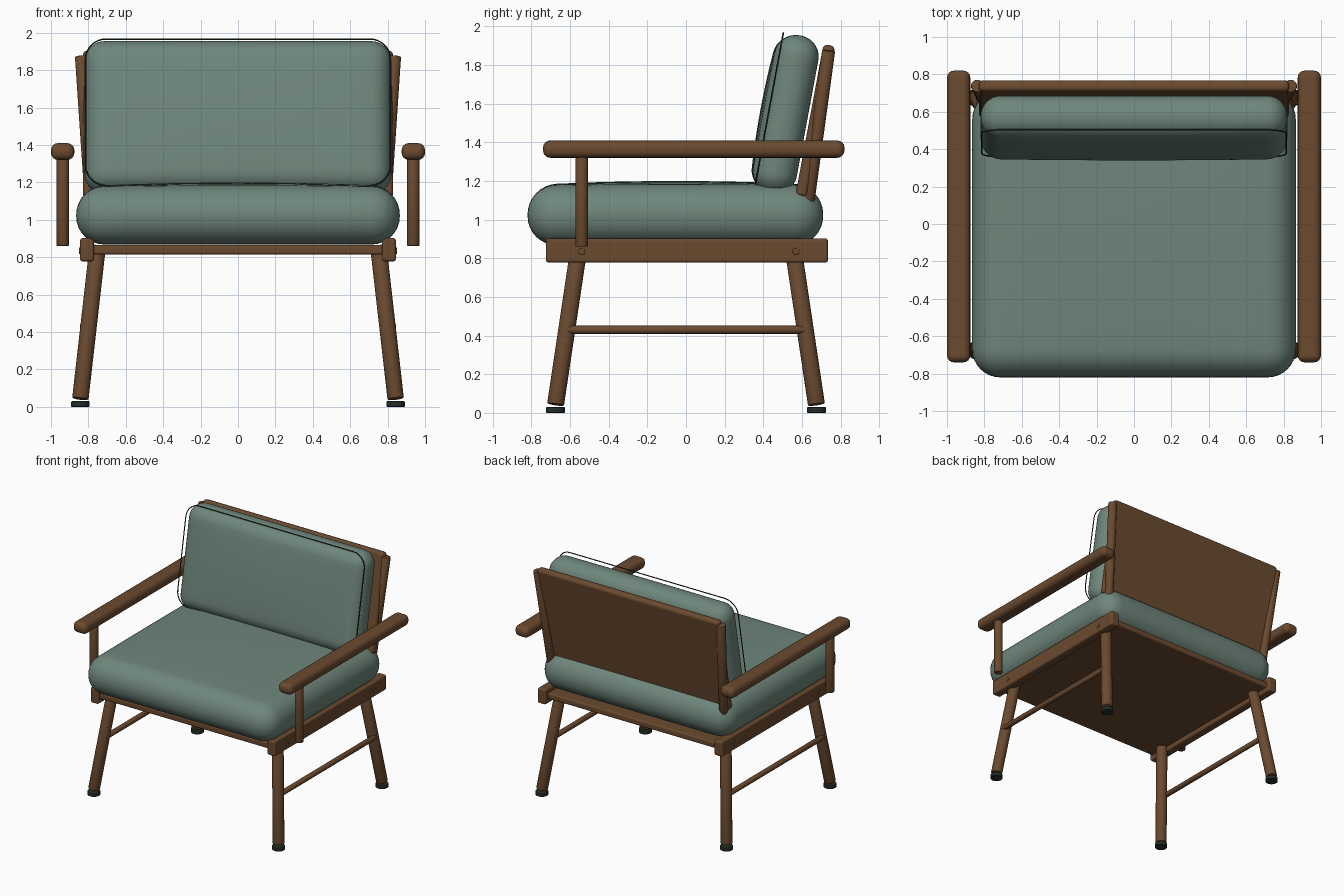
import bpy, bmesh, math
from mathutils import Vector, Matrix

if "Cube" in bpy.data.objects:
    bpy.data.objects.remove(bpy.data.objects["Cube"])


def material(name, hex_rgb):
    m = bpy.data.materials.new(name)
    lin = [((c / 255 + 0.055) / 1.055) ** 2.4 for c in hex_rgb]
    m.diffuse_color = (*lin, 1)
    m.use_nodes = True
    m.node_tree.nodes["Principled BSDF"].inputs["Base Color"].default_value = m.diffuse_color
    return m


WOOD = material("brown wood", (0x6B, 0x4A, 0x2F))
FABRIC = material("sage green fabric", (0x6E, 0x86, 0x7B))
DARK = material("dark green rubber", (0x22, 0x2E, 0x28))
TILT = math.radians(-10.5)  # backrest leans back


def finish(name, bm, mat, matrix=None, angle=35):
    me = bpy.data.meshes.new(name)
    bmesh.ops.recalc_face_normals(bm, faces=bm.faces)
    bm.to_mesh(me)
    bm.free()
    me.materials.append(mat)
    ob = bpy.data.objects.new(name, me)
    bpy.context.collection.objects.link(ob)
    if matrix:
        ob.matrix_world = matrix
    bpy.ops.object.select_all(action='DESELECT')
    ob.select_set(True)
    bpy.context.view_layer.objects.active = ob
    bpy.ops.object.shade_smooth_by_angle(angle=math.radians(angle))
    return ob


def rounded_box(size, radius, segments):
    bm = bmesh.new()
    bmesh.ops.create_cube(bm, size=1)
    bmesh.ops.scale(bm, vec=size, verts=bm.verts)
    bmesh.ops.bevel(bm, geom=bm.edges[:], offset=radius, segments=segments,
                    profile=0.5, affect='EDGES')
    return bm


def box(name, center, size, radius, mat=WOOD, rot=0):
    matrix = Matrix.Translation(center) @ Matrix.Rotation(rot, 4, 'X')
    ob = finish(name, rounded_box(size, radius, 4), mat, matrix)
    ob.modifiers.new("flat faces", 'WEIGHTED_NORMAL')
    return ob


def cushion(name, center, size, radius, axis, sign, crown, rot=0):
    """Rounded box whose face on +/- axis swells gently in the middle."""
    bm = rounded_box(size, radius, 8)
    others = [a for a in range(3) if a != axis]
    for a in others:
        n = Vector([1 if i == a else 0 for i in range(3)])
        reach = size[a] / 2 - radius
        for i in range(1, 10):
            bmesh.ops.bisect_plane(bm, geom=bm.verts[:] + bm.edges[:] + bm.faces[:],
                                   plane_co=n * reach * (i / 5 - 1), plane_no=n)
    for v in bm.verts:
        if v.co[axis] * sign > 0:
            k = 1.0
            for a in others:
                k *= max(0, 1 - (v.co[a] / (size[a] / 2)) ** 2)
            v.co[axis] += sign * crown * k
    matrix = Matrix.Translation(center) @ Matrix.Rotation(rot, 4, 'X')
    return finish(name, bm, FABRIC, matrix, 60)


def rod(name, a, b, radius, mat=WOOD, bevel=0.006):
    a, b = Vector(a), Vector(b)
    d = b - a
    bm = bmesh.new()
    bmesh.ops.create_cone(bm, cap_ends=True, segments=32, radius1=radius,
                          radius2=radius, depth=d.length)
    rims = [e for e in bm.edges if abs(e.verts[0].co.z - e.verts[1].co.z) < 1e-5]
    bmesh.ops.bevel(bm, geom=rims, offset=bevel, segments=2, profile=0.5,
                    affect='EDGES')
    matrix = Matrix.Translation((a + b) / 2) @ d.to_track_quat('Z', 'Y').to_matrix().to_4x4()
    return finish(name, bm, mat, matrix)


# Cushions
cushion("seat_cushion", (0, -0.055, 1.023), (1.73, 1.53, 0.31), 0.15, 2, 1, 0.022)
back_center = Vector((0, 0.517, 1.545))
cushion("back_cushion", back_center, (1.64, 0.228, 0.83), 0.11, 1, -1, 0.02, TILT)

# Thin piping loop around the front of the back cushion
w, lo, hi, r = 0.815, -0.385, 0.412, 0.11
cu = bpy.data.curves.new("back_piping", 'CURVE')
cu.dimensions = '3D'
cu.bevel_depth = 0.004
cu.bevel_resolution = 2
corners = [(w - r, hi - r, 0), (r - w, hi - r, 90), (r - w, lo + r, 180), (w - r, lo + r, 270)]
points = []
for cx, cz, start in corners:
    for i in range(9):
        t = math.radians(start + i * 11.25)
        points.append((cx + r * math.cos(t), -0.09, cz + r * math.sin(t), 1))
sp = cu.splines.new('POLY')
sp.points.add(len(points) - 1)
for p, co in zip(sp.points, points):
    p.co = co
sp.use_cyclic_u = True
cu.materials.append(DARK)
piping = bpy.data.objects.new("back_piping", cu)
piping.matrix_world = Matrix.Translation(back_center) @ Matrix.Rotation(TILT, 4, 'X')
bpy.context.collection.objects.link(piping)

# Boards behind the back cushion and under the seat
box("back_panel", (0, 0.669, 1.51), (1.66, 0.062, 0.80), 0.025, rot=TILT)
box("seat_board", (0, 0.0, 0.84), (1.58, 1.40, 0.05), 0.012)

for s, side in ((-1, "left"), (1, "right")):
    # Arms, side rails and back posts
    box(f"{side}_armrest", (s * 0.9375, 0.04, 1.365), (0.125, 1.56, 0.09), 0.038)
    rod(f"{side}_arm_post", (s * 0.937, -0.54, 0.86), (s * 0.937, -0.54, 1.36), 0.033)
    box(f"{side}_side_rail", (s * 0.807, 0.005, 0.84), (0.075, 1.46, 0.125), 0.015)
    rod(f"{side}_back_post", (s * 0.785, 0.63, 1.085), (s * 0.838, 0.738, 1.875), 0.034)
    rod(f"{side}_stretcher", (s * 0.825, -0.61, 0.43), (s * 0.825, 0.62, 0.43), 0.021)
    # Splayed legs with rubber feet, and dowel heads on the rails
    for f, end, y in ((-1, "front", -0.54), (1, "back", 0.57)):
        rod(f"{side}_{end}_leg", (s * 0.843, f * 0.675, 0.043),
            (s * 0.75, f * 0.553, 0.86), 0.044)
        rod(f"{side}_{end}_foot", (s * 0.843, f * 0.675, 0),
            (s * 0.843, f * 0.675, 0.03), 0.049, DARK, 0.004)
        rod(f"{side}_{end}_dowel", (s * 0.83, y, 0.835), (s * 0.85, y, 0.835),
            0.018, WOOD, 0.003)
